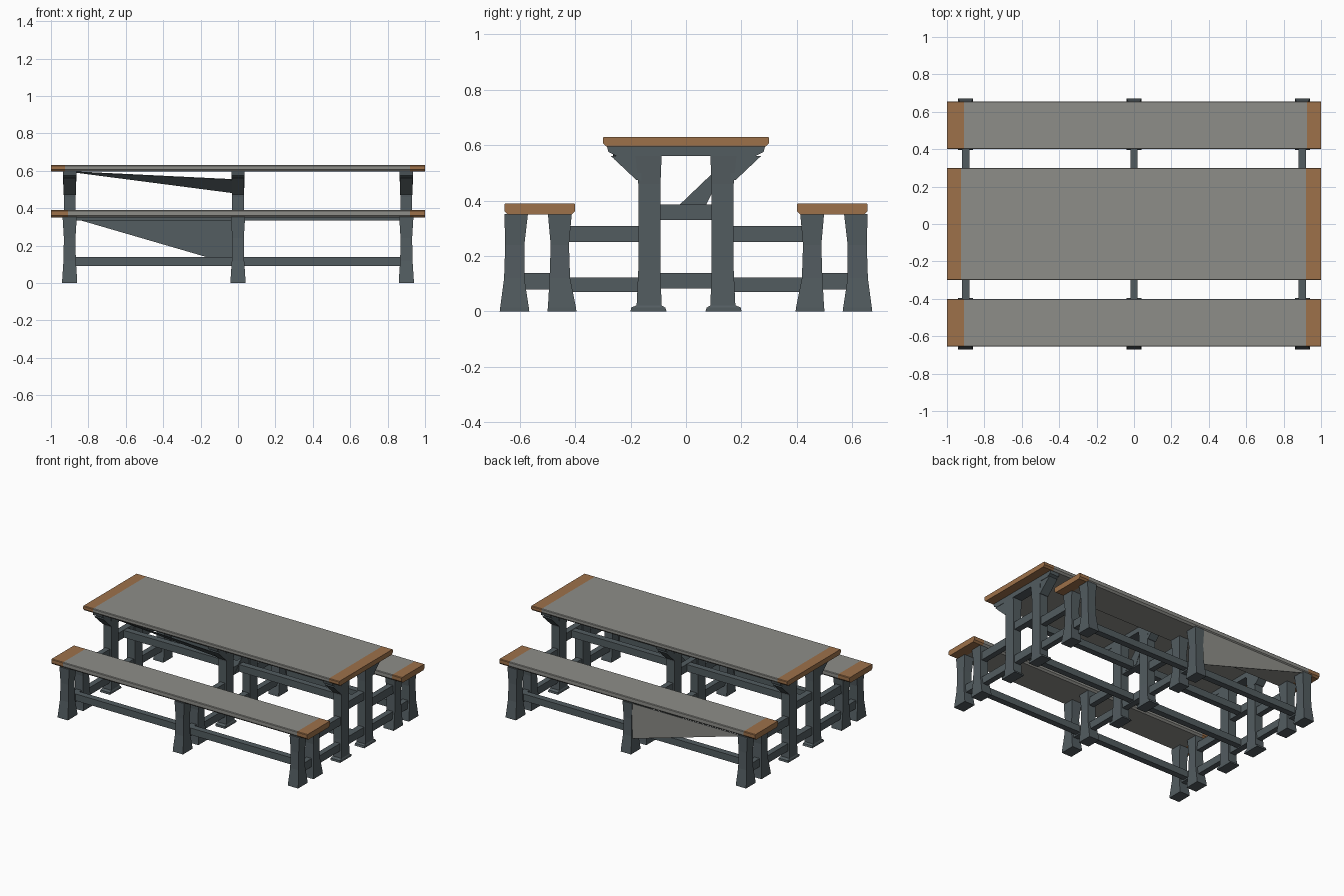
import bpy, bmesh
from mathutils import Vector

if "Cube" in bpy.data.objects:
    bpy.data.objects.remove(bpy.data.objects["Cube"])


def material(name, rgb):
    m = bpy.data.materials.new(name)
    m.diffuse_color = (*rgb, 1)
    m.use_nodes = True
    m.node_tree.nodes["Principled BSDF"].inputs["Base Color"].default_value = m.diffuse_color
    return m


GREY = material("weathered grey", (0.27, 0.27, 0.25))
WOOD = material("worn wood", (0.34, 0.165, 0.068))
SLATE = material("slate paint", (0.085, 0.107, 0.117))


def finish(name, bm, mats):
    bmesh.ops.recalc_face_normals(bm, faces=bm.faces)
    me = bpy.data.meshes.new(name)
    bm.to_mesh(me)
    bm.free()
    ob = bpy.data.objects.new(name, me)
    for m in mats:
        me.materials.append(m)
    bpy.context.collection.objects.link(ob)
    return ob


def loft(bm, rings):
    """Join equal rings of points into a closed solid."""
    vr = [[bm.verts.new(p) for p in r] for r in rings]
    n = len(vr[0])
    for a, b in zip(vr, vr[1:]):
        for i in range(n):
            j = (i + 1) % n
            bm.faces.new((a[i], a[j], b[j], b[i]))
    bm.faces.new(vr[0])
    bm.faces.new(vr[-1])


def box(name, x0, x1, y0, y1, z0, z1):
    bm = bmesh.new()
    loft(bm, [[(x0, y0, z), (x1, y0, z), (x1, y1, z), (x0, y1, z)] for z in (z0, z1)])
    return finish(name, bm, [SLATE])


def slab(name, y0, y1, z0, z1, left, right):
    """Grey board with worn wooden ends and chamfered lower edges."""
    bm = bmesh.new()
    c = 0.012
    prof = [(y0 + c, z0), (y1 - c, z0), (y1, z0 + c), (y1, z1 - 0.004),
            (y1 - 0.004, z1), (y0 + 0.004, z1), (y0, z1 - 0.004), (y0, z0 + c)]
    loft(bm, [[(x, y, z) for y, z in prof] for x in (-1, left, right, 1)])
    for f in bm.faces:
        x = f.calc_center_median().x
        f.material_index = int(x < left or x > right)
    finish(name, bm, [GREY, WOOD])


def leg(name, x, s, sections):
    """Post from (z, half width x, inner y, outer y) sections, s picks the side."""
    bm = bmesh.new()
    loft(bm, [[(x - h, s * a, z), (x + h, s * a, z), (x + h, s * b, z), (x - h, s * b, z)]
              for z, h, a, b in sections])
    finish(name, bm, [SLATE])


def sheet(name, pts, mats, offset):
    """Thin triangular web."""
    bm = bmesh.new()
    off = Vector(offset)
    loft(bm, [pts, [tuple(Vector(p) + off) for p in pts]])
    bm.faces.ensure_lookup_table()
    bm.faces[-1].material_index = len(mats) - 1
    finish(name, bm, mats)


# boards
slab("table_top", -0.30, 0.30, 0.595, 0.63, -0.925, 0.92)
slab("front_bench_seat", -0.655, -0.40, 0.35, 0.39, -0.91, 0.92)
slab("back_bench_seat", 0.40, 0.655, 0.35, 0.39, -0.91, 0.925)

TABLE_LEG = [(0, .038, .07, .20), (.014, .038, .075, .198), (.022, .034, .088, .178),
             (.15, .031, .092, .172), (.46, .031, .092, .172), (.56, .036, .088, .182)]
OUTER_LEG = [(0, .040, .565, .672), (.015, .040, .567, .670), (.12, .033, .583, .656),
             (.24, .031, .583, .652), (.352, .038, .57, .655)]
INNER_LEG = [(0, .040, .395, .50), (.015, .040, .397, .498), (.12, .033, .418, .492),
             (.24, .031, .422, .488), (.352, .038, .412, .498)]

for x in (-0.9, 0, 0.9):
    for s in (-1, 1):
        leg("table_leg", x, s, TABLE_LEG)
        leg("bench_outer_leg", x, s, OUTER_LEG)
        leg("bench_inner_leg", x, s, INNER_LEG)
        # bars tying the bench to the table, and bench legs to each other
        for name, a, b, z0, z1 in (("upper_tie_bar", .16, .43, .25, .308),
                                   ("lower_tie_bar", .16, .43, .07, .123),
                                   ("bench_cross_bar", .48, .60, .08, .138)):
            box(name, x - .02, x + .02, min(s * a, s * b), max(s * a, s * b), z0, z1)
        # slanted bracket under the table top
        bm = bmesh.new()
        prof = [(.16, .47), (.18, .475), (.27, .56), (.16, .57)]
        loft(bm, [[(x + h, s * y, z) for y, z in prof] for h in (-.033, .033)])
        finish("table_bracket", bm, [SLATE])
    # bearer under the table top
    bm = bmesh.new()
    prof = [(-.25, .56), (.25, .56), (.28, .575), (.285, .596), (-.285, .596), (-.28, .575)]
    loft(bm, [[(x + h, y, z) for y, z in prof] for h in (-.036, .036)])
    finish("table_bearer", bm, [SLATE])
    box("table_cross_bar_low", x - .022, x + .022, -.10, .10, .082, .138)
    box("table_cross_bar_high", x - .022, x + .022, -.10, .10, .33, .385)

# long rails
box("table_rail_low", -.9, .9, -.022, .022, .09, .138)
box("table_rail_high", -.9, .9, -.022, .022, .333, .383)
for y in (-.535, .535):
    box("bench_rail", -.9, .9, y - .022, y + .022, .09, .138)

# warped webs under the table and the back bench
sheet("bench_web", [(-.9, .648, .352), (0, .648, .352), (0, .64, .09)], [SLATE, GREY], (0, .004, 0))
sheet("table_web", [(-.9, -.27, .594), (0, -.26, .55), (0, -.18, .477)], [SLATE], (0, 0, .004))
sheet("table_gusset", [(.024, .16, .56), (.024, .05, .34), (.024, -.07, .34)], [SLATE], (-.005, 0, 0))
